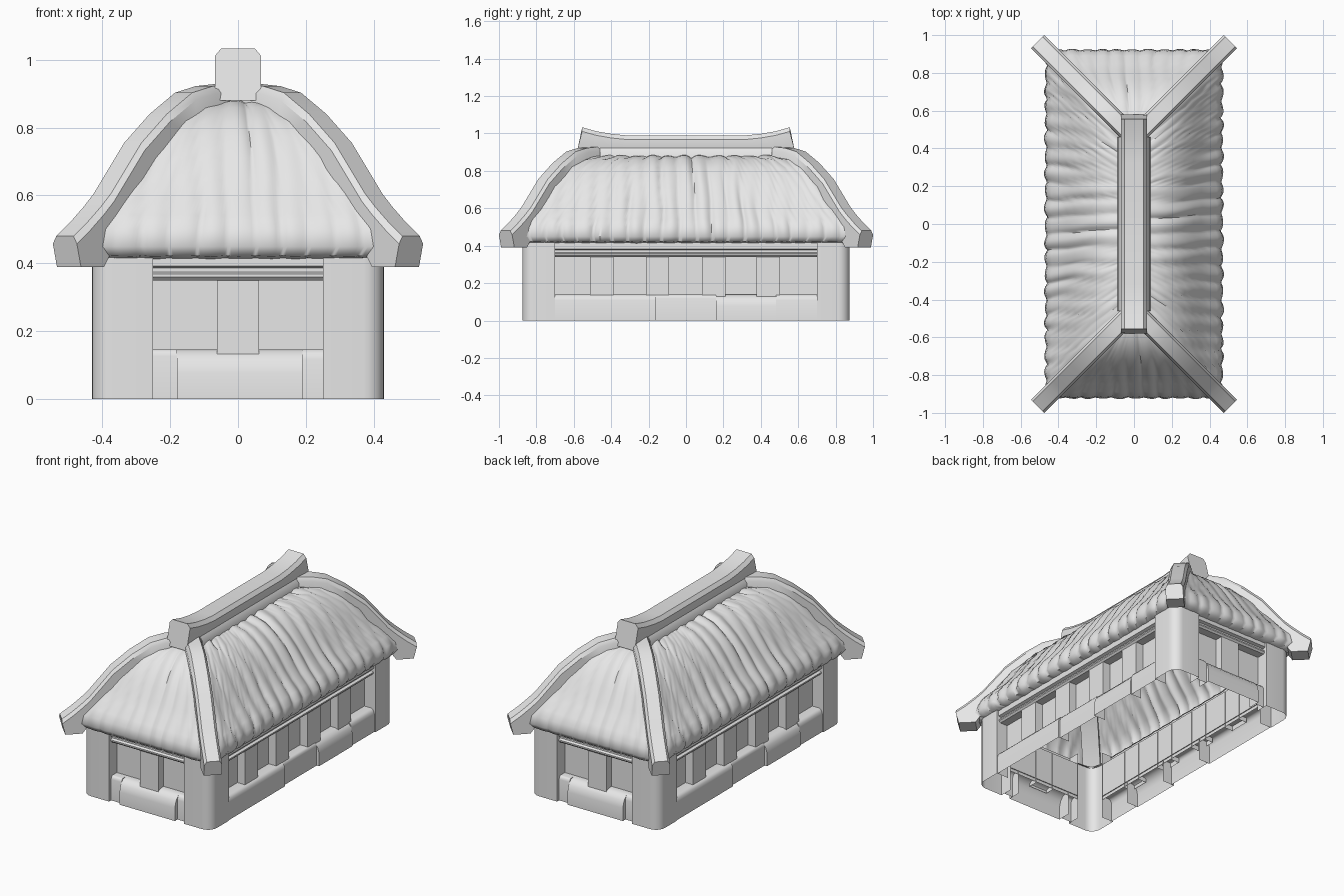
import bpy, math
from mathutils import Vector

if "Cube" in bpy.data.objects:
    bpy.data.objects.remove(bpy.data.objects["Cube"], do_unlink=True)

clay = bpy.data.materials.new("plain_grey")
clay.use_nodes = True
grey = (0.8, 0.8, 0.8, 1)
clay.diffuse_color = grey
clay.node_tree.nodes["Principled BSDF"].inputs["Base Color"].default_value = grey

HIP = 0.455            # plan offset between long and short half sizes
HALF_W, HALF_L = 0.43, 0.875
LONG, SHORT = True, False


def skin(name, rings, closed=False, caps=False, angle=35):
    """Join equal rings of points into a surface that faces outward."""
    n = len(rings[0])
    verts = [Vector(p) for ring in rings for p in ring]
    faces = []
    for r in range(len(rings) - 1):
        for i in range(n if closed else n - 1):
            j = (i + 1) % n
            faces.append([r * n + i, r * n + j, (r + 1) * n + j, (r + 1) * n + i])
    if caps:
        last = (len(rings) - 1) * n
        faces += [list(range(n))[::-1], [last + i for i in range(n)]]
    mesh = bpy.data.meshes.new(name)
    mesh.from_pydata(verts, [], faces)
    mesh.update()
    facing = sum(p.area * p.normal.dot(p.center - Vector((0, 0, 0.2))) for p in mesh.polygons)
    if facing < 0:
        mesh.flip_normals()
    mesh.materials.append(clay)
    obj = bpy.data.objects.new(name, mesh)
    bpy.context.collection.objects.link(obj)
    bpy.ops.object.select_all(action="DESELECT")
    obj.select_set(True)
    bpy.context.view_layer.objects.active = obj
    bpy.ops.object.shade_smooth_by_angle(angle=math.radians(angle))
    return obj


def place(u, n, z, is_long, s):
    """Wall coordinates (along, outward, up) to model coordinates."""
    return (s * n, s * u, z) if is_long else (s * u, -s * n, z)


def strip(name, profile, u0, u1, is_long, s):
    """Run an open (inset, height) profile along a wall."""
    face = HALF_W if is_long else HALF_L
    skin(name, [[place(u, face - d, z, is_long, s) for d, z in profile] for u in (u0, u1)])


def low_wall(u0, u1, inset, soft, top, is_long, s):
    profile = [(inset, 0), (inset, top - soft), (inset + soft * 0.15, top - soft * 0.45),
               (inset + soft * 0.45, top - soft * 0.1), (inset + soft * 0.8, top), (0.08, top)]
    strip("low_wall", profile, u0, u1, is_long, s)
    # Short end faces where neighbouring blocks step
    face = HALF_W if is_long else HALF_L
    for u in (u0, u1):
        skin("low_wall_end", [[place(u, face - d, z, is_long, s) for d, z in profile[:-1]],
                              [place(u, face - 0.08, z, is_long, s) for d, z in profile[:-1]]])


def stud(centre, low, high, is_long, s):
    face = HALF_W if is_long else HALF_L
    plan = [(-0.062, 0.08), (-0.062, 0.025), (0.062, 0.025), (0.062, 0.08)]
    skin("wall_stud", [[place(centre + u, face - d, z, is_long, s) for u, d in plan]
                       for z in (low, high)])


# Walls: low blocks, recessed panels, studs and top beam on all four sides
walls = {
    LONG: dict(end=0.70, sill=0.138, head=0.34, studs=(-0.45, -0.152, 0.148, 0.44),
               blocks=((-0.70, -0.16, 0.004, 0.03), (-0.16, 0.16, 0.016, 0.02),
                       (0.16, 0.48, 0.0, 0.06), (0.48, 0.70, 0.008, 0.03))),
    SHORT: dict(end=0.25, sill=0.147, head=0.35, studs=(0.0,),
                blocks=((-0.25, -0.18, 0.02, 0.02), (-0.18, 0.19, 0.0, 0.07),
                        (0.19, 0.25, 0.025, 0.03))),
}
for is_long, w in walls.items():
    h, e = w["head"], w["end"]
    beam = [(0.075, h), (0.025, h), (0.015, h + 0.01), (0.015, h + 0.018), (0.03, h + 0.024),
            (0.03, h + 0.036), (0.012, h + 0.042), (0.012, 0.42)]
    for s in (1, -1):
        strip("window_panel", [(0.075, w["sill"] - 0.02), (0.075, h + 0.01)], -e, e, is_long, s)
        strip("top_beam", beam, -e, e, is_long, s)
        for centre in w["studs"]:
            stud(centre, w["sill"] - 0.03, h + 0.005, is_long, s)
        for u0, u1, inset, soft in w["blocks"]:
            low_wall(u0, u1, inset, soft, w["sill"], is_long, s)

# Corner posts with a rounded outer edge
R = 0.06
arc = [(HALF_W - R + R * math.sin(a), HALF_L - R + R * math.cos(a))
       for a in [math.pi / 2 * i / 6 for i in range(7)]]
post = [(0.25, 0.795), (0.25, HALF_L)] + arc + [(HALF_W, 0.70), (0.35, 0.70)]
for sx in (1, -1):
    for sy in (1, -1):
        skin("corner_post", [[(sx * x, sy * y, z) for x, y in post] for z in (0, 0.425)])

# Thatch: scalloped roof planes following one curved slope
slope = [(0.41, 0.415), (0.45, 0.422), (0.466, 0.45), (0.458, 0.50), (0.433, 0.54),
         (0.39, 0.59), (0.352, 0.645), (0.31, 0.71), (0.265, 0.77), (0.22, 0.815),
         (0.165, 0.855), (0.11, 0.873), (0.03, 0.882), (0, 0.884)]


def thatch(is_long, s):
    cols = 200 if is_long else 90
    period, depth = (0.088, 0.019) if is_long else (0.08, 0.011)
    rings = []
    for k, (d, z) in enumerate(slope):
        a, b = slope[max(k - 1, 0)], slope[min(k + 1, len(slope) - 1)]
        out = Vector((b[1] - a[1], a[0] - b[0])).normalized()
        amp = depth * (0.3 if k < 2 else 1)
        half = d + (HIP if is_long else 0)
        base = d + (0 if is_long else HIP)
        ring = []
        for i in range(cols + 1):
            u = half * (2 * i / cols - 1)
            phase = u + 0.01 * math.sin(9 * z + 5 * u) + 0.005 * math.sin(23 * z + 17 * u)
            bump = abs(math.cos(math.pi * phase / period)) ** 0.8 - 0.45
            bump *= amp * (0.8 + 0.3 * math.sin(31 * u + 8 * z))
            ring.append(place(u, base + out.x * bump, z + out.y * bump, is_long, s))
        rings.append(ring)
    skin("thatch_long_side" if is_long else "thatch_end", rings, angle=50)


for is_long in (LONG, SHORT):
    for s in (1, -1):
        thatch(is_long, s)

# Hip beams: chamfered timbers curving down each roof corner
hip_line = [(0.03, 0.93, 0.83), (0.10, 0.922, 0.80), (0.16, 0.903, 0.76), (0.235, 0.84, 0.69),
            (0.31, 0.755, 0.60), (0.40, 0.605, 0.45), (0.43, 0.566, 0.39), (0.47, 0.52, 0.39),
            (0.51, 0.48, 0.39)]
for sx in (1, -1):
    for sy in (1, -1):
        rings = []
        for d, top, low in hip_line:
            section = [(-0.05, low), (-0.05, top - 0.022), (-0.036, top),
                       (0.036, top), (0.05, top - 0.022), (0.05, low)]
            back = 0.012 if d > 0.5 else 0
            rings.append([(sx * (d - (back if z == low else 0) + t * 0.707),
                           sy * (d - (back if z == low else 0) + HIP - t * 0.707), z)
                          for t, z in section])
        skin("hip_beam", rings, closed=True, caps=True)

# Ridge beam with upswept ends, and the wider saddle beneath it
rings = []
for y, top in ((-0.555, 1.033), (-0.48, 1.012), (-0.40, 0.998), (-0.32, 0.99),
               (0.32, 0.99), (0.40, 0.998), (0.48, 1.012), (0.555, 1.033)):
    lean = math.copysign(0.024, y) if abs(y) > 0.5 else 0
    section = [(-0.055, 0.88), (-0.068, 0.92), (-0.068, top - 0.022), (-0.05, top),
               (0.05, top), (0.068, top - 0.022), (0.068, 0.92), (0.055, 0.88)]
    rings.append([(x, y + (lean if z < 0.95 else 0), z) for x, z in section])
skin("ridge_beam", rings, closed=True, caps=True)

saddle = [(-0.088, 0.865), (-0.085, 0.90), (-0.066, 0.925),
          (0.066, 0.925), (0.085, 0.90), (0.088, 0.865)]
skin("ridge_saddle", [[(x, y, z) for x, z in saddle] for y in (-0.46, 0.46)],
     closed=True, caps=True)
